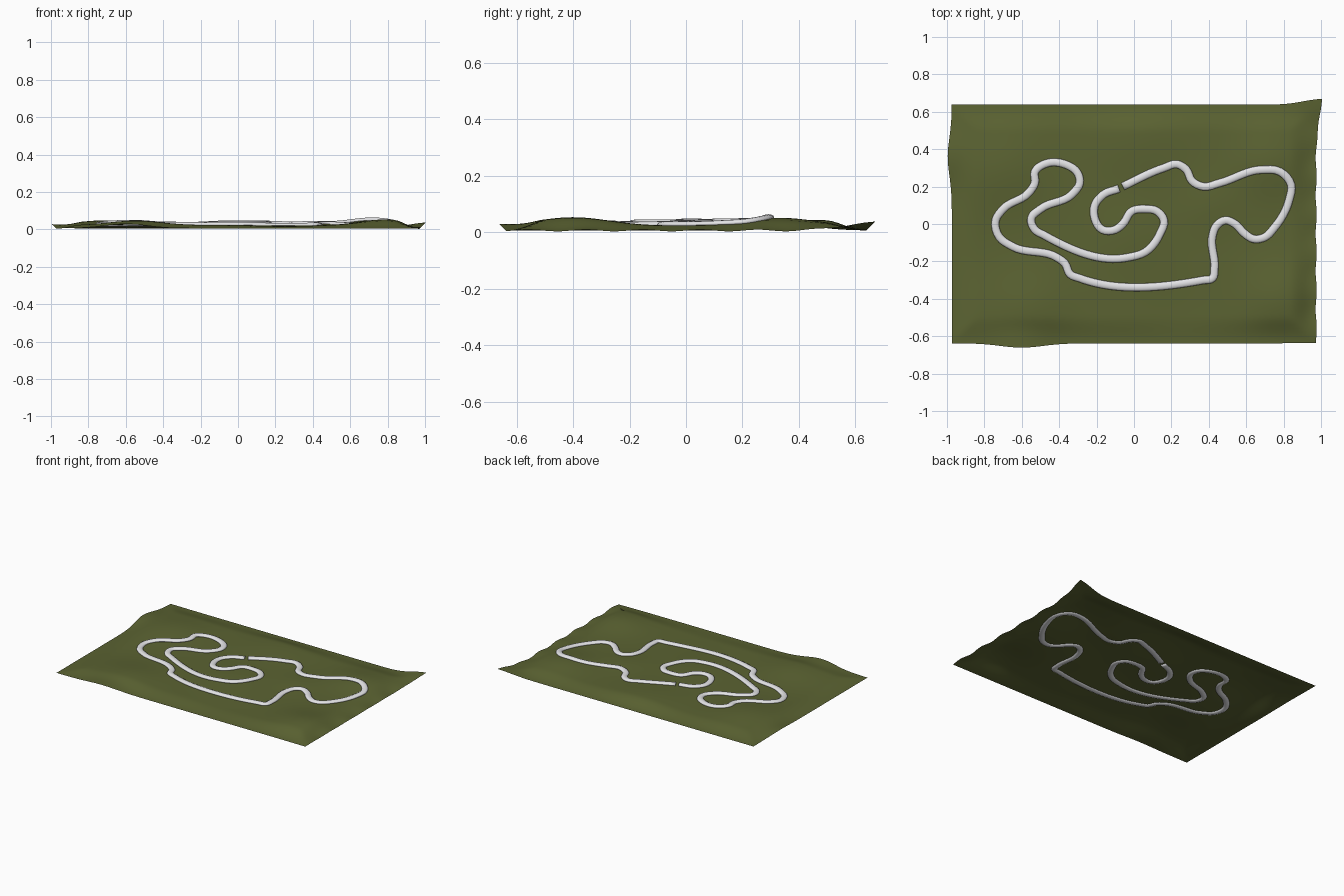
import bpy, bmesh, math
from mathutils import Vector
from mathutils.geometry import interpolate_bezier

cube = bpy.data.objects.get("Cube")
if cube:
    bpy.data.objects.remove(cube, do_unlink=True)


def make_material(name, colour):
    mat = bpy.data.materials.new(name)
    mat.use_nodes = True
    mat.diffuse_color = colour
    mat.node_tree.nodes["Principled BSDF"].inputs["Base Color"].default_value = colour
    return mat


def finish(bm, name, mat):
    bmesh.ops.recalc_face_normals(bm, faces=bm.faces)
    mesh = bpy.data.meshes.new(name)
    bm.to_mesh(mesh)
    bm.free()
    mesh.materials.append(mat)
    obj = bpy.data.objects.new(name, mesh)
    bpy.context.collection.objects.link(obj)
    mesh.shade_smooth()
    return obj


grass = make_material("olive grass", (0.105, 0.125, 0.032, 1))
pale = make_material("pale track", (0.8, 0.8, 0.82, 1))

# Rolling hills: x, y, height, spread
HILLS = [(-.7, .3, .026, .22), (-.55, -.45, .024, .2), (.78, -.4, .03, .18),
         (.72, .33, .028, .18), (0, .45, .02, .25), (0, -.05, .012, .2),
         (.4, .1, .010, .15), (.25, -.5, -.006, .2), (-.9, -.2, -.006, .2)]
# Raised spots along the rim
RIM_LIFTS = [(-.6, -.64, .023, .16), (1, .65, .032, .13), (-.98, .36, .022, .14)]
HALF_X, HALF_Y = .968, .632


def bumps(x, y, spots):
    return sum(h * math.exp(-((x - a) ** 2 + (y - b) ** 2) / (s * s))
               for a, b, h, s in spots)


def height(x, y):
    inset = min(HALF_X - abs(x), HALF_Y - abs(y))
    t = max(0, min(1, inset / .14))
    rise = t * t * (3 - 2 * t)
    inside = .023 + bumps(x, y, HILLS)
    rim = .006 + bumps(x, y, RIM_LIFTS) + .004 * math.sin(y * 31) * max(0, x) ** 8
    return max(0, rim + (inside - rim) * rise)


# Ground sheet, its rim flaring outward where it is lifted
bm = bmesh.new()
bmesh.ops.create_grid(bm, x_segments=100, y_segments=66, size=1)
for v in bm.verts:
    u, w = v.co.x, v.co.y
    x, y = u * HALF_X, w * HALF_Y
    z = height(x, y)
    v.co = (x + z * u ** 15, y + z * w ** 15, z)
ground = finish(bm, "ground", grass)
if ground.data.polygons[0].normal.z < 0:
    ground.data.flip_normals()

# Track centre line in hundredths, one open lap with a small gap at the start
LAP = [(-6, 20), (16, 30), (23, 32), (28, 29), (31, 23), (37, 20), (46, 22), (68, 29),
       (78, 28), (84, 21), (83, 13), (75, -2), (70, -7), (64, -8), (59, -5), (54, 0),
       (49, 2), (44, -1), (42, -6), (43, -24), (42, -29), (37, -30), (-29, -29),
       (-34, -27), (-37, -21), (-41, -18), (-65, -12), (-72, -7), (-74, 2), (-70, 8),
       (-56, 17), (-53, 22), (-53, 28), (-48, 32), (-37, 32), (-30, 27), (-29, 22),
       (-33, 16), (-50, 8), (-55, 3), (-53, -3), (-48, -6), (-4, -18), (6, -15),
       (14, -5), (16, 2), (12, 7), (6, 8), (-1, 7), (-6, 0), (-10, -3), (-17, -3),
       (-21, 3), (-21, 10), (-16, 16), (-8, 19)]
points = [Vector((x / 100, y / 100, 0)) for x, y in LAP]


def tangent(i):
    a, b, c = points[i - 1], points[i], points[(i + 1) % len(points)]
    d1, d2 = b - a, c - b
    # the shorter neighbour steers more, so straights stay straight
    return (d1 / d1.length_squared + d2 / d2.length_squared).normalized()


path = []
for i in range(len(points) - 1):
    p, q = points[i], points[i + 1]
    reach = (q - p).length / 3
    steps = max(4, int(reach * 3 / .025))
    path += interpolate_bezier(p, p + tangent(i) * reach,
                               q - tangent(i + 1) * reach, q, steps + 1)[:-1]
path.append(points[-1])

# Rounded track strip laid along the ground
SIDES = 12
bm = bmesh.new()
rings = []
for i, p in enumerate(path):
    along = (path[min(i + 1, len(path) - 1)] - path[max(i - 1, 0)]).normalized()
    side = Vector((-along.y, along.x, 0))
    centre = Vector((p.x, p.y, height(p.x, p.y) + .003))
    ring = []
    for k in range(SIDES):
        a = math.tau * k / SIDES
        ring.append(bm.verts.new(centre + side * .021 * math.cos(a)
                                 + Vector((0, 0, .011 * math.sin(a)))))
    rings.append(ring)
for r, s in zip(rings, rings[1:]):
    for k in range(SIDES):
        n = (k + 1) % SIDES
        bm.faces.new((r[k], r[n], s[n], s[k]))
bm.faces.new(rings[0])
bm.faces.new(rings[-1])
finish(bm, "track", pale)
